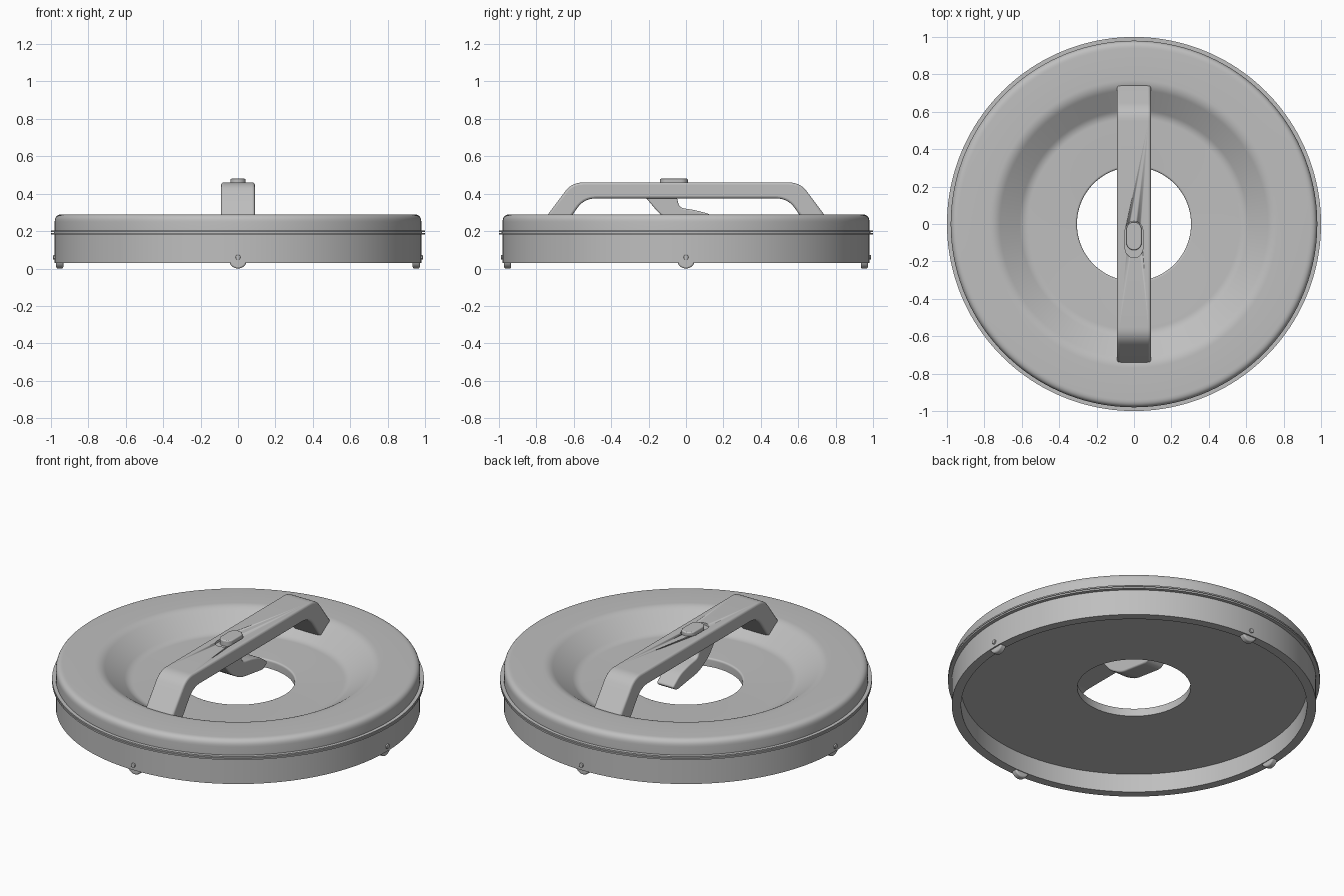
import bpy, bmesh, math
from mathutils import Matrix, Vector

cube = bpy.data.objects.get("Cube")
if cube:
    bpy.data.objects.remove(cube, do_unlink=True)

grey = bpy.data.materials.new("plain_grey")
grey.use_nodes = True
COLOUR = (0.52, 0.52, 0.52, 1)
grey.diffuse_color = COLOUR
grey.node_tree.nodes["Principled BSDF"].inputs["Base Color"].default_value = COLOUR


def finish(name, bm, bevel=0, segments=3):
    """Turn a bmesh into a shaded object with an optional rounded edge."""
    bmesh.ops.recalc_face_normals(bm, faces=bm.faces)
    mesh = bpy.data.meshes.new(name)
    bm.to_mesh(mesh)
    bm.free()
    obj = bpy.data.objects.new(name, mesh)
    bpy.context.collection.objects.link(obj)
    mesh.materials.append(grey)
    bpy.ops.object.select_all(action="DESELECT")
    obj.select_set(True)
    bpy.context.view_layer.objects.active = obj
    if bevel:
        mod = obj.modifiers.new("rounded_edges", "BEVEL")
        mod.width, mod.segments = bevel, segments
        mod.limit_method, mod.angle_limit = "ANGLE", math.radians(50)
    bpy.ops.object.shade_smooth_by_angle(angle=math.radians(35))
    return obj


def lathe(name, profile, steps=160):
    """Revolve a closed (radius, z) profile around the z axis."""
    bm = bmesh.new()
    verts = [bm.verts.new((r, 0, z)) for r, z in profile]
    edges = [bm.edges.new((v, verts[i - 1])) for i, v in enumerate(verts)]
    bmesh.ops.spin(bm, geom=verts + edges, cent=(0, 0, 0), axis=(0, 0, 1),
                   angle=math.tau, steps=steps)
    bmesh.ops.remove_doubles(bm, verts=bm.verts, dist=0.0001)
    return finish(name, bm)


def extrude(name, outline, offset, bevel=0):
    """Make a prism from a 3D outline pushed along an offset."""
    bm = bmesh.new()
    face = bm.faces.new([bm.verts.new(p) for p in outline])
    moved = bmesh.ops.extrude_face_region(bm, geom=[face])["geom"]
    bmesh.ops.translate(bm, vec=offset,
                        verts=[e for e in moved if isinstance(e, bmesh.types.BMVert)])
    bm.faces.ensure_lookup_table()
    return finish(name, bm, bevel)


def fillet(points, radii, steps=7):
    """Round the corners of a closed 2D outline."""
    out = []
    for i, (p, r) in enumerate(zip(points, radii)):
        p = Vector(p)
        a, b = Vector(points[i - 1]), Vector(points[(i + 1) % len(points)])
        if not r:
            out.append(p)
            continue
        start = p + (a - p).normalized() * r
        end = p + (b - p).normalized() * r
        for k in range(steps + 1):
            t = k / steps
            out.append(start * (1 - t) ** 2 + p * 2 * t * (1 - t) + end * t * t)
    return [tuple(q) for q in out]


def capsule(y0, y1, r, z, steps=16):
    """Pill outline lying along y."""
    points = []
    for centre, turn in ((y1 - r, 0), (y0 + r, math.pi)):
        for k in range(steps + 1):
            a = turn + math.pi * k / steps
            points.append((r * math.cos(a), centre + r * math.sin(a), z))
    return points


# Dished lid with a central opening and a thin flange
lid_shape = [(0.305, 0.14), (0.305, 0.19), (0.59, 0.19), (0.74, 0.29), (0.98, 0.29),
             (0.98, 0.202), (1.0, 0.202), (1.0, 0.194), (0.93, 0.194), (0.93, 0.14)]
lathe("lid", fillet(lid_shape, [0, 0.012, 0.025, 0.03, 0.04, 0, 0, 0, 0, 0]))

# Lower wall with a matching flange
lathe("base_ring", [(0.93, 0.03), (0.98, 0.03), (0.98, 0.182), (1.0, 0.182),
                    (1.0, 0.191), (0.985, 0.191), (0.985, 0.194), (0.93, 0.194)])

# Bridge handle, mirrored front to back
half = [(0.66, 0.21), (0.745, 0.28), (0.61, 0.46)]
inner = [(0.545, 0.375)]
points = half + [(-y, z) for y, z in half[::-1]] + [(-y, z) for y, z in inner] + inner
radii = [0, 0, 0.06, 0.06, 0, 0, 0.065, 0.065]
handle = extrude("handle", [(-0.09, y, z) for y, z in fillet(points, radii)],
                 (0.18, 0, 0), 0.012)

# Slot for the slider
cutter = extrude("slot_cutter", capsule(-0.18, 0.015, 0.047, 0.447), (0, 0, 0.1))
cutter.hide_render = True
cutter.hide_set(True)
cut = handle.modifiers.new("slider_slot", "BOOLEAN")
cut.object, cut.operation, cut.solver = cutter, "DIFFERENCE", "EXACT"

# Slider button
extrude("slider_button", capsule(-0.14, 0.01, 0.041, 0.44), (0, 0, 0.04), 0.006)

# Curved trigger lever under the handle
lever = [(-0.22, 0.385), (-0.14, 0.29), (-0.05, 0.235), (0.16, 0.205), (0.205, 0.235),
         (0.13, 0.29), (0.05, 0.312), (-0.035, 0.325), (-0.05, 0.385)]
lever_radii = [0, 0.03, 0.04, 0.02, 0.02, 0.03, 0.03, 0.025, 0]
extrude("trigger", [(-0.055, y, z) for y, z in fillet(lever, lever_radii, 5)],
        (0.11, 0, 0), 0.008)


def disc(name, angle, r0, r1, radius, z, bevel):
    """Short cylinder pointing outwards from the wall."""
    bm = bmesh.new()
    place = (Matrix.Rotation(angle, 4, "Z") @ Matrix.Translation(((r0 + r1) / 2, 0, z))
             @ Matrix.Rotation(math.pi / 2, 4, "Y"))
    bmesh.ops.create_cone(bm, cap_ends=True, segments=32, radius1=radius,
                          radius2=radius, depth=r1 - r0, matrix=place)
    finish(name, bm, bevel)


# Roller feet and their pins
for side, angle in (("left", 0), ("back", 90), ("right", 180), ("front", 270)):
    a = math.radians(angle)
    disc(side + "_roller_foot", a, 0.934, 0.972, 0.048, 0.048, 0.008)
    disc(side + "_foot_pin", a, 0.95, 0.988, 0.013, 0.06, 0.003)
